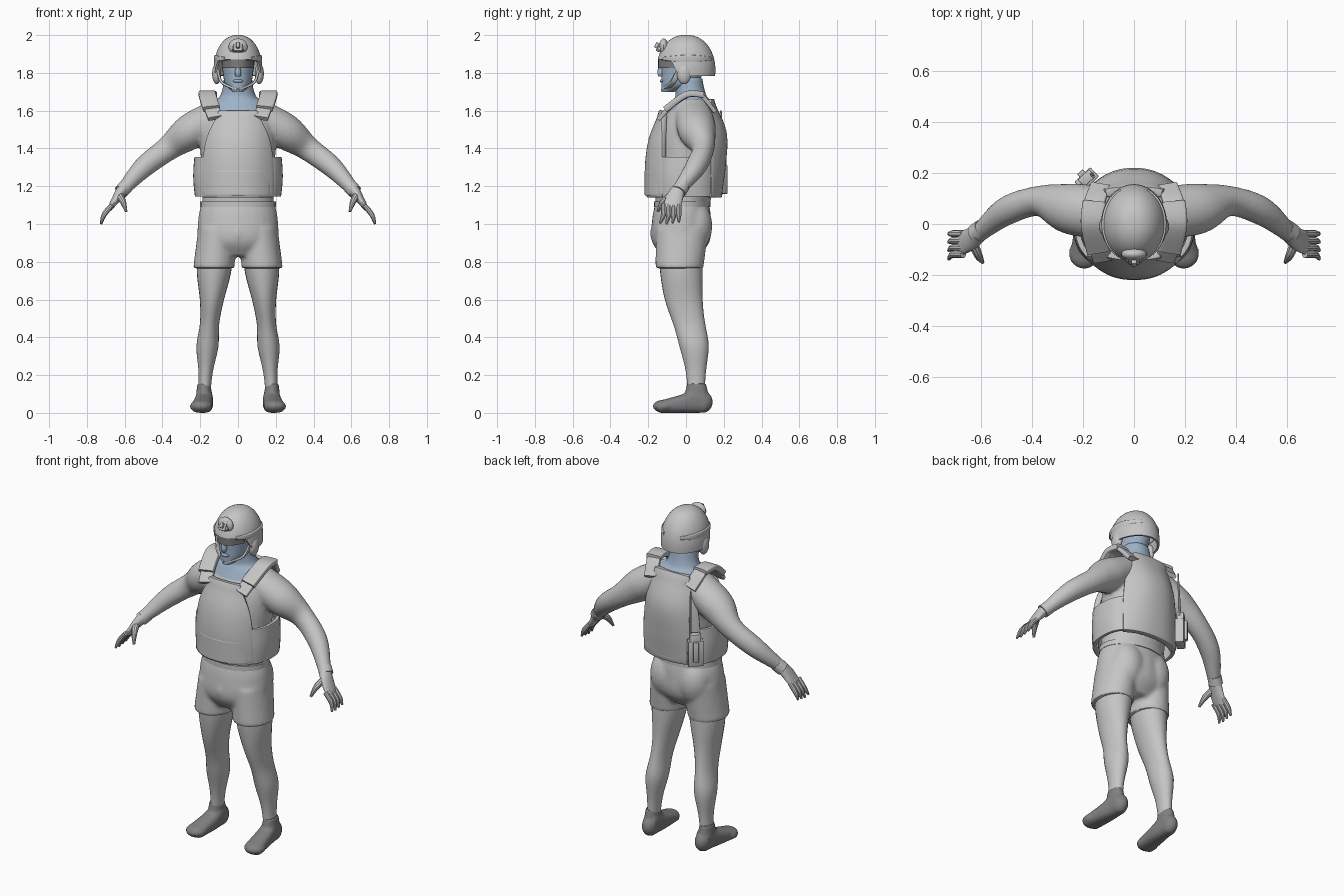
import bpy, bmesh
from math import sin, cos, pi, acos, radians
from mathutils import Vector, Matrix

if "Cube" in bpy.data.objects:
    bpy.data.objects.remove(bpy.data.objects["Cube"])


def material(name, red, green, blue):
    mat = bpy.data.materials.new(name)
    mat.use_nodes = True
    mat.diffuse_color = (red, green, blue, 1)
    mat.node_tree.nodes["Principled BSDF"].inputs["Base Color"].default_value = mat.diffuse_color
    return mat


CLOTH = material("light grey cloth", .56, .56, .56)
LEATHER = material("dark grey leather", .22, .22, .22)
SKIN = material("blue skin", .34, .45, .58)
LENS = material("smoky lens", .21, .2, .2)
X, Y, Z = Vector((1, 0, 0)), Vector((0, 1, 0)), Vector((0, 0, 1))
SIDES = {"left": 1, "right": -1}


def along(values, t):
    """Value at t (0 to 1) on a smooth curve through evenly spaced values."""
    if isinstance(values, float):
        return values
    last = len(values) - 1
    i = min(int(t * last), last - 1)
    u = t * last - i
    p, q, r, s = (values[max(0, min(last, i + k))] for k in (-1, 0, 1, 2))
    return q + (r - p + (p * 2 - q * 5 + r * 4 - s + ((q - r) * 3 + s - p) * u) * u) * (u / 2)


def power(value, exponent):
    return abs(value) ** exponent * (1 if value > 0 else -1)


def sweep(bm, path, width, depth, ref=X, axis=None, rest=None, square=2, side=1,
          rings=24, sections=28, capped=True):
    """Loft superellipse rings along a path; rest shifts each ring by its own depth."""
    path = [Vector(point) for point in path]
    loops = []
    for i in range(rings + 1):
        t = i / rings
        a, b = along(width, t), along(depth, t)
        centre = along(path, t) + (rest * b if rest else Vector())
        ahead, behind = along(path, min(1, t + .01)), along(path, max(0, t - .01))
        tangent = axis or (ahead - behind).normalized()
        across = (ref - tangent * ref.dot(tangent)).normalized()
        out = tangent.cross(across)
        loop = []
        for k in range(sections):
            angle = 2 * pi * k / sections
            point = (centre + across * a * power(cos(angle), 2 / square)
                     + out * b * power(sin(angle), 2 / square))
            point.x *= side
            loop.append(bm.verts.new(point))
        loops.append(loop)
    skin_rows(bm, loops, closed=True)
    if capped:
        bm.faces.new(loops[0])
        bm.faces.new(loops[-1])


def skin_rows(bm, rows, closed=False):
    for low, high in zip(rows, rows[1:]):
        for k in range(-1 if closed else 0, len(low) - 1):
            bm.faces.new((low[k], low[k + 1], high[k + 1], high[k]))


def add_ball(bm, centre, size):
    place = Matrix.Translation(centre) @ Matrix.Diagonal((*size, 1))
    bmesh.ops.create_uvsphere(bm, u_segments=20, v_segments=12, radius=1, matrix=place)


def finish(name, bm, mat, thick=0, bevel=0, voxel=0):
    """Make the object, apply its modifiers and smooth it."""
    bmesh.ops.recalc_face_normals(bm, faces=bm.faces)
    mesh = bpy.data.meshes.new(name)
    bm.to_mesh(mesh)
    bm.free()
    obj = bpy.data.objects.new(name, mesh)
    bpy.context.scene.collection.objects.link(obj)
    if thick:
        mod = obj.modifiers.new("thickness", "SOLIDIFY")
        mod.thickness, mod.offset = thick, 0
    if bevel:
        mod = obj.modifiers.new("bevel", "BEVEL")
        mod.width, mod.segments = bevel, 2
    if voxel:
        mod = obj.modifiers.new("blend", "REMESH")
        mod.mode, mod.voxel_size = "VOXEL", voxel
        mod = obj.modifiers.new("relax", "SMOOTH")
        mod.factor, mod.iterations = .5, 6
    graph = bpy.context.evaluated_depsgraph_get()
    graph.update()
    obj.data = bpy.data.meshes.new_from_object(obj.evaluated_get(graph))
    obj.modifiers.clear()
    obj.data.materials.clear()
    obj.data.materials.append(mat)
    for other in bpy.context.selected_objects:
        other.select_set(False)
    obj.select_set(True)
    bpy.context.view_layer.objects.active = obj
    bpy.ops.object.shade_smooth_by_angle()
    return obj


def tube(name, mat, path, width, depth, **options):
    bm = bmesh.new()
    sweep(bm, path, width, depth, **options)
    return finish(name, bm, mat)


def panel(name, mat, top, bottom, half, middle, edge, thick, bevel=.005, rows=12, columns=20):
    """Curved upright plate: half width and middle y vary with height, edge y is fixed."""
    bm = bmesh.new()
    grid = []
    for i in range(rows + 1):
        t = i / rows
        spread, bow = along(half, t), along(middle, t)
        steps = [2 * k / columns - 1 for k in range(columns + 1)]
        grid.append([bm.verts.new((spread * s, bow + (edge - bow) * abs(s) ** 2.4,
                                   top + (bottom - top) * t)) for s in steps])
    skin_rows(bm, grid)
    return finish(name, bm, mat, thick, bevel)


def box(name, mat, centre, size, angle, axis, bevel=.004):
    bm = bmesh.new()
    place = Matrix.Translation(centre) @ Matrix.Rotation(angle, 4, axis) @ Matrix.Diagonal((*size, 1))
    bmesh.ops.create_cube(bm, size=1, matrix=place)
    return finish(name, bm, mat, bevel=bevel)


def ball(name, mat, centre, size):
    bm = bmesh.new()
    add_ball(bm, centre, size)
    return finish(name, bm, mat)


def helmet_point(angle, z):
    """Point on the helmet dome at a height; the front is at -90 degrees."""
    rise = (z - 1.815) / .18
    reach = max(0, 1 - rise * rise) ** .44
    return Vector((.123 * cos(angle) * reach, .15 * sin(angle) * reach, z))


# Shirt, arms and neck blended into one body, bare above the collar
bm = bmesh.new()
sweep(bm, path=[(0, -.02, 1.08), (0, .035, 1.66)], axis=Z,
      width=(.19, .19, .2, .14), depth=(.14, .16, .16, .1))
sweep(bm, path=[(0, .04, 1.6), (0, .01, 1.78)], axis=Z, width=(.16, .09, .076), depth=(.11, .08, .076))
for side in SIDES.values():
    sweep(bm, path=[(.1, .04, 1.58), (.25, .06, 1.49), (.37, .09, 1.4), (.5, .05, 1.3), (.61, -.04, 1.18)],
          width=(.1, .1, .06, .056, .034), depth=(.085, .095, .066, .056, .034), ref=Y, side=side)
body = finish("shirt_and_neck", bm, CLOTH, voxel=.011)
body.data.materials.append(SKIN)
for face in body.data.polygons:
    face.material_index = int(face.center.z > 1.6 and abs(face.center.x) < .115)

# Shorts
bm = bmesh.new()
sweep(bm, path=[(0, -.02, 1.12), (0, -.03, .83)], axis=Z,
      width=(.19, .21, .21, .15), depth=(.14, .155, .155, .1))
add_ball(bm, centre=(0, -.13, .95), size=(.05, .06, .08))
for side in SIDES.values():
    sweep(bm, path=[(.11, -.02, .98), (.128, -.035, .765)], axis=Z, side=side,
          width=(.1, .11), depth=(.14, .127))
    add_ball(bm, centre=(.09 * side, .04, .99), size=(.1, .1, .14))
finish("shorts", bm, CLOTH, voxel=.011)
tube("waistband", CLOTH, path=[(0, -.02, 1.09), (0, -.02, 1.12)], axis=Z, width=.2, depth=.15)

for word, side in SIDES.items():
    # Legs and shoes
    tube(word + "_leg", CLOTH, axis=Z, side=side,
         path=[(.12, -.03, .85), (.138, -.012, .6), (.162, .043, .35), (.178, .055, .1)],
         width=(.095, .09, .064, .051, .058, .037, .032), depth=(.115, .112, .1, .085, .077, .052, .045))
    bm = bmesh.new()
    sweep(bm, path=[(.177, .1, 0), (.18, .02, 0), (.195, -.14, 0)], axis=Y, rest=Z, square=2.5, side=side,
          width=(.042, .045, .052, .055), depth=(.064, .068, .047, .032))
    add_ball(bm, centre=(.195 * side, -.115, .035), size=(.06, .061, .035))
    add_ball(bm, centre=(.177 * side, .09, .058), size=(.043, .052, .058))
    sweep(bm, path=[(.18, .056, .07), (.18, .056, .155)], axis=Z, side=side, width=(.044, .036), depth=(.07, .05))
    finish(word + "_shoe", bm, LEATHER, voxel=.007)

    # Gloves with four fingers and a thumb
    bm = bmesh.new()
    sweep(bm, path=[(.592, -.02, 1.2), (.62, -.04, 1.17)], ref=Y, side=side, width=.04, depth=.038)
    sweep(bm, path=[(.605, -.035, 1.19), (.64, -.06, 1.14), (.68, -.077, 1.08)], ref=Y, side=side,
          width=(.035, .045, .046), depth=(.034, .024, .013))
    for finger in range(4):
        knuckle = Vector((.668, -.038 - .027 * finger, 1.1))
        bend = knuckle + Vector((.04, 0, -.05))
        tip = knuckle + Vector((.057, -.006 * finger, -.1 + .005 * abs(finger - 2)))
        sweep(bm, path=[knuckle, bend, tip], ref=Y, side=side, sections=10, rings=10,
              width=(.014, .014, .006), depth=(.014, .014, .006))
    sweep(bm, path=[(.63, -.07, 1.155), (.61, -.12, 1.12), (.592, -.15, 1.066)], ref=Y, side=side,
          sections=10, width=(.02, .017, .007), depth=(.02, .017, .007))
    finish(word + "_glove", bm, CLOTH)

    # Shoulder straps with raised pads
    tube(word + "_strap", CLOTH, width=.04, depth=.012, square=6, side=side,
         path=[(.12, -.14, 1.56), (.15, -.05, 1.645), (.16, .06, 1.69), (.13, .15, 1.6)])
    tube(word + "_strap_pad", CLOTH, width=.045, depth=.017, square=6, side=side,
         path=[(.14, -.105, 1.61), (.163, 0, 1.685), (.155, .09, 1.685)])

    # Helmet rail, headset and chin strap
    rail = [helmet_point(radians(angle), 1.875) for angle in range(-55, 80, 20)]
    tube(word + "_helmet_rail", CLOTH, path=rail, ref=Z, square=4, side=side,
         width=(.01, .02, .01), depth=.01)
    ball(word + "_ear_cup", CLOTH, centre=(.113 * side, -.01, 1.795), size=(.024, .038, .055))
    tube(word + "_chin_strap", CLOTH, path=[(.11, -.03, 1.83), (.085, -.07, 1.75), (0, -.12, 1.71)],
         ref=Y, square=4, side=side, width=.014, depth=.007)

# Armoured vest
panel("front_plate", CLOTH, top=1.6, bottom=1.14, thick=.036, bevel=.008,
      half=(.1, .16, .18, .18), middle=(-.125, -.18, -.2, -.19), edge=-.115)
panel("front_flap", CLOTH, top=1.285, bottom=1.15, thick=.014, half=.168, middle=-.212, edge=-.143)
panel("back_plate", CLOTH, top=1.66, bottom=1.14, thick=.036, bevel=.008,
      half=(.11, .16, .18, .18), middle=(.13, .197, .193, .172), edge=.12)
panel("back_flap", CLOTH, top=1.34, bottom=1.15, thick=.012, half=.17, middle=(.2, .186), edge=.14)
bm = bmesh.new()
sweep(bm, path=[(0, 0, 1.145), (0, 0, 1.355)], width=(.217, .226, .22), depth=.17, axis=Z,
      square=2.6, sections=48, capped=False)
finish("cummerbund", bm, CLOTH, thick=.022, bevel=.005)

# Radio pouch with aerial
box("radio_pouch", CLOTH, centre=(-.185, .175, 1.235), size=(.085, .05, .15), angle=.75, axis="Z")
box("radio", CLOTH, centre=(-.185, .18, 1.3), size=(.06, .04, .1), angle=.75, axis="Z")
box("radio_flap", CLOTH, centre=(-.205, .197, 1.25), size=(.03, .02, .12), angle=.75, axis="Z")
tube("aerial", CLOTH, path=[(-.165, .195, 1.33), (-.16, .185, 1.6)], width=(.008, .004), depth=(.008, .004), sections=8)

# Head, with the front of every section flush with the face
tube("head", SKIN, path=[(0, -.13, 1.7), (0, -.13, 1.9)], axis=Z, rest=Y,
     width=(.03, .068, .08, .087, .08), depth=(.035, .09, .11, .115, .1))
tube("nose", SKIN, path=[(0, -.13, 1.845), (0, -.135, 1.78)], axis=Z,
     width=(.008, .012, .017, .012), depth=(.01, .016, .018, .01))
ball("lips", SKIN, centre=(0, -.124, 1.757), size=(.027, .014, .01))
panel("goggles", LENS, top=1.88, bottom=1.825, half=.083, middle=-.143, edge=-.055, thick=.008, bevel=.002)

# Helmet shell, cut higher over the face than at the ears
bm = bmesh.new()
columns = []
for k in range(48):
    angle = 2 * pi * k / 48
    ramp = max(0, min(1, (sin(angle) + .6) / .4))
    rim = acos((.055 - .085 * ramp * ramp * (3 - 2 * ramp)) / .18)
    columns.append([bm.verts.new(helmet_point(angle, 1.815 + .18 * cos(rim * j / 14))) for j in range(15)])
skin_rows(bm, columns + columns[:1])
bmesh.ops.remove_doubles(bm, verts=bm.verts, dist=.0005)
finish("helmet", bm, CLOTH, thick=.012)

# Lamp mount on the brow of the helmet
ball("mount_base", CLOTH, centre=(0, -.118, 1.937), size=(.05, .025, .045))
box("mount_plate", CLOTH, centre=(0, -.137, 1.94), size=(.045, .022, .06), angle=-.5, axis="X")
box("mount_clip", CLOTH, centre=(0, -.152, 1.945), size=(.02, .024, .03), angle=-.5, axis="X")
for word, side in SIDES.items():
    box(word + "_mount_bolt", CLOTH, centre=(.026 * side, -.14, 1.928), size=(.012, .02, .02), angle=-.5, axis="X")
